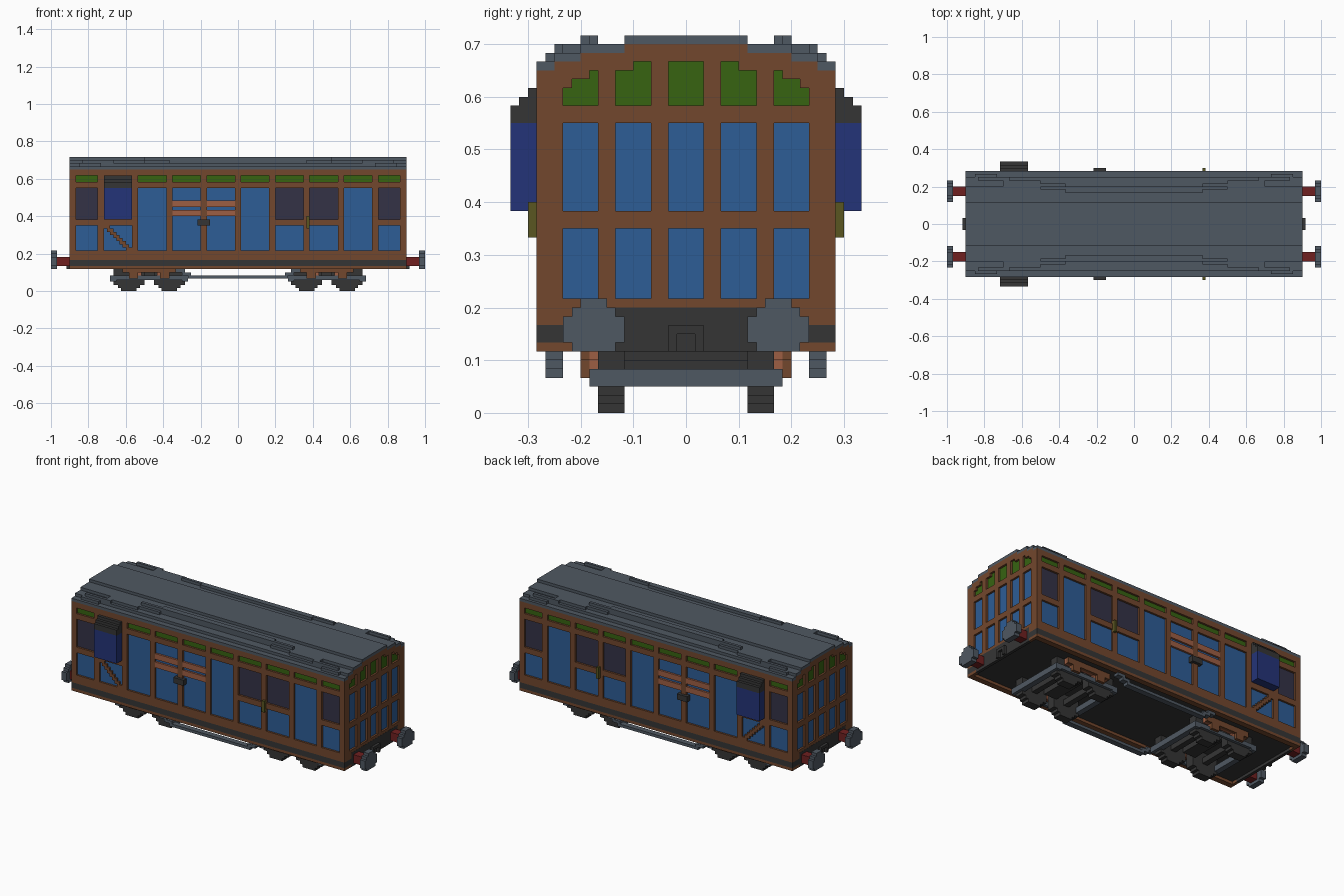
import bpy, bmesh
from mathutils import Matrix, Vector

if "Cube" in bpy.data.objects:
    bpy.data.objects.remove(bpy.data.objects["Cube"], do_unlink=True)

U = 1 / 60  # one block of the blocky style


def material(name, rgb):
    lin = [((c / 255 + 0.055) / 1.055) ** 2.4 for c in rgb]
    m = bpy.data.materials.new(name)
    m.use_nodes = True
    m.diffuse_color = (*lin, 1)
    m.node_tree.nodes["Principled BSDF"].inputs["Base Color"].default_value = (*lin, 1)
    return m


BROWN = material("brown wood", (114, 71, 45))
BLUE = material("blue panel", (45, 93, 150))
SLATE = material("slate grey", (79, 88, 98))
GREEN = material("green vent", (55, 99, 17))
NAVY = material("navy", (36, 52, 120))
DARK = material("dark iron", (53, 53, 53))
GLASS = material("dusky glass", (52, 50, 70))
SALMON = material("salmon wood", (158, 94, 68))
OLIVE = material("olive brass", (90, 86, 33))
RED = material("dark red", (112, 32, 32))


class Part:
    """One object assembled from boxes given in block units."""

    def __init__(self, name, mat):
        self.name, self.mat, self.bm = name, mat, bmesh.new()

    def box(self, x0, x1, y0, y1, z0, z1):
        c = Vector((x0 + x1, y0 + y1, z0 + z1)) / 2 * U
        s = Matrix.Diagonal((abs(x1 - x0) * U, abs(y1 - y0) * U, abs(z1 - z0) * U, 1))
        bmesh.ops.create_cube(self.bm, size=1, matrix=Matrix.Translation(c) @ s)

    def mirror_y(self, x0, x1, y0, y1, z0, z1):
        for s in (1, -1):
            self.box(x0, x1, s * y0, s * y1, z0, z1)

    def mirror_x(self, x0, x1, y0, y1, z0, z1):
        for s in (1, -1):
            self.box(s * x0, s * x1, y0, y1, z0, z1)

    def mirror_xy(self, x0, x1, y0, y1, z0, z1):
        for s in (1, -1):
            self.mirror_y(s * x0, s * x1, y0, y1, z0, z1)

    def done(self):
        me = bpy.data.meshes.new(self.name)
        self.bm.to_mesh(me)
        self.bm.free()
        me.materials.append(self.mat)
        bpy.context.collection.objects.link(bpy.data.objects.new(self.name, me))


parts = []


def part(name, mat):
    parts.append(Part(name, mat))
    return parts[-1]


# Body core and floor
core = part("body_core", BROWN)
core.box(-53, 53, -16, 16, 9, 39)
core.box(-53, 53, -15, 15, 39, 40)
core.box(-53, 53, -12, 12, 40, 41)
core.box(-53, 53, -7, 7, 41, 42)
floor = part("floor", DARK)
floor.box(-53, 53, -15, 15, 8, 9)
frame = part("wall_frame", BROWN)
belt = part("belt_stripe", DARK)
panels = part("blue_panels", BLUE)
windows = part("side_windows", GLASS)
vents = part("vents", GREEN)
bars = part("window_bars", SALMON)
T = 0.3  # thickness of inset plates

# Side walls: posts, rails and inset plates
frame.mirror_y(-54, 54, 15, 17, 7, 8)
belt.mirror_y(-54, 54, 15, 17, 8, 10)
for z0, z1 in ((10, 13), (33, 35), (37, 39)):
    frame.mirror_y(-54, 54, 16, 17, z0, z1)
columns = [(-52, -45)] + [(-43 + 11 * i, -34 + 11 * i) for i in range(8)] + [(45, 52)]
columns = [(a, b) for a, b in columns]
edges = [-54] + [e for c in columns for e in c] + [54]
for a, b in zip(edges[::2], edges[1::2]):
    frame.mirror_y(a, b, 16, 17, 10, 39)
for i, (a, b) in enumerate(columns):
    vents.mirror_y(a, b, 16, 16 + T, 35, 37)
    if i in (0, 1, 6, 7, 9):
        frame.mirror_y(a, b, 16, 17, 21, 23)
        windows.mirror_y(a, b, 16, 16 + T, 23, 33)
        panels.mirror_y(a, b, 16, 16 + T, 13, 21)
    else:
        panels.mirror_y(a, b, 16, 16 + T, 13, 33)
    if i in (3, 4):
        for z in (24, 27):
            bars.mirror_y(a, b, 16, 17, z, z + 2)
# Diagonal brace below the side lockers
for i in range(8):
    frame.mirror_y(-43 + i, -41 + i, 16, 17, 20 - i, 21 - i)

# End walls
for y0, y1, top in ((2, 4, 42), (8, 10, 41), (14, 15, 40), (15, 17, 39)):
    frame.mirror_xy(53, 54, y0, y1, 10, top)
for y0, y1, z0, z1 in ((0, 6, 40, 42), (6, 7, 39, 42), (7, 8, 39, 41), (10, 11, 39, 41),
                       (11, 12, 38, 41), (12, 13, 38, 40), (13, 14, 37, 40)):
    frame.mirror_xy(53, 54, y0, y1, z0, z1)
for z0, z1 in ((12, 13), (21, 23), (33, 35)):
    frame.mirror_x(53, 54, -17, 17, z0, z1)
frame.mirror_xy(53, 54, 13, 17, 10, 12)
frame.mirror_xy(53, 54, 13, 17, 7, 8)
belt.mirror_xy(53, 54, 13, 17, 8, 10)
beam = part("end_beams", DARK)
beam.mirror_x(53, 54.05, -13, 13, 7, 12)
for y in (-12, -6, 0, 6, 12):
    panels.mirror_x(53, 53 + T, y - 2, y + 2, 13, 21)
    panels.mirror_x(53, 53 + T, y - 2, y + 2, 23, 33)
    vents.mirror_x(53, 53 + T, y - 2, y + 2, 35, 39 if abs(y) == 12 else 40)

# Roof in steps, with arched rain strips
roof = part("roof", SLATE)
roof.box(-54, 54, -7, 7, 42, 43)
for y0, y1, z in ((7, 12, 41), (12, 15, 40), (15, 17, 39)):
    roof.mirror_y(-54, 54, y0, y1, z, z + 1)
strip = part("rain_strips", SLATE)
strip.mirror_y(-22, 22, 10, 12, 42, 43)
for x0, x1, y0, y1, z in ((22, 30, 11, 12, 42), (22, 30, 12, 13, 41), (30, 42, 12, 14, 41),
                          (40, 50, 14, 15, 41), (44, 51, 15, 16, 40)):
    strip.mirror_xy(x0, x1, y0, y1, z, z + 1)

# Side lockers with stepped caps
locker = part("side_lockers", NAVY)
locker.mirror_y(-43, -34, 16, 20, 23, 33)
cap = part("locker_caps", DARK)
for y, z0, z1 in ((20, 33, 35), (19, 35, 36), (18, 36, 37)):
    cap.mirror_y(-43, -34, 16, y, z0, z1)

# Door latch and brass handle on each side
latch = part("door_latches", DARK)
latch.mirror_y(-13, -9, 16, 18, 21, 23)
handle = part("door_handles", OLIVE)
handle.mirror_y(22, 23, 16, 18, 20, 24)

# Buffers and couplers
shaft = part("buffer_shafts", RED)
shaft.mirror_xy(53, 58, 9, 12, 8, 11)
disc = part("buffer_discs", SLATE)
for h, z0, z1 in ((2.5, 7, 8), (3.5, 8, 11), (2.5, 11, 12), (1.5, 12, 13)):
    disc.mirror_xy(58, 60, 10.5 - h, 10.5 + h, z0, z1)
coupler = part("couplers", DARK)
coupler.mirror_xy(54, 55, 1, 2, 7, 10)
coupler.mirror_x(54, 55, -1, 1, 9, 10)

# Bogies: frame ring, wheels, axles and springs
bogie = part("bogie_frames", SLATE)
wheel = part("wheels", DARK)
axle = part("axles", DARK)
spring = part("springs", SALMON)
hanger = part("spring_hangers", BROWN)
for x0, x1 in ((16, 18), (39, 41)):
    bogie.mirror_x(x0, x1, -11, 11, 3, 5)
bogie.mirror_xy(18, 39, 10, 11, 3.5, 5)
axle.mirror_x(26, 31, -7, 7, 5, 8)
for cx in (22, 35):
    for h, z0, z1 in ((2.5, 0, 1), (3.5, 1, 2), (5, 2, 8)):
        wheel.mirror_xy(cx - h, cx + h, 7, 10, z0, z1)
    axle.mirror_x(cx - 1, cx + 1, -7, 7, 4, 6)
for x0, x1, z0, z1 in ((20, 37, 6, 7), (22, 26, 5, 6), (31, 35, 5, 6)):
    spring.mirror_xy(x0, x1, 10, 11, z0, z1 + 1)
for x0, x1, z0, z1 in ((20, 37, 6, 8), (22, 25, 4, 6), (32, 35, 4, 6)):
    hanger.mirror_xy(x0, x1, 11, 12, z0, z1)

# Truss rods under the sides
truss = part("truss_rods", SLATE)
truss.mirror_y(-16, 16, 14, 16, 4, 5)
truss.mirror_xy(15, 18, 14, 16, 5, 6)
truss.mirror_xy(17, 20, 14, 16, 6, 7)

for p in parts:
    p.done()
